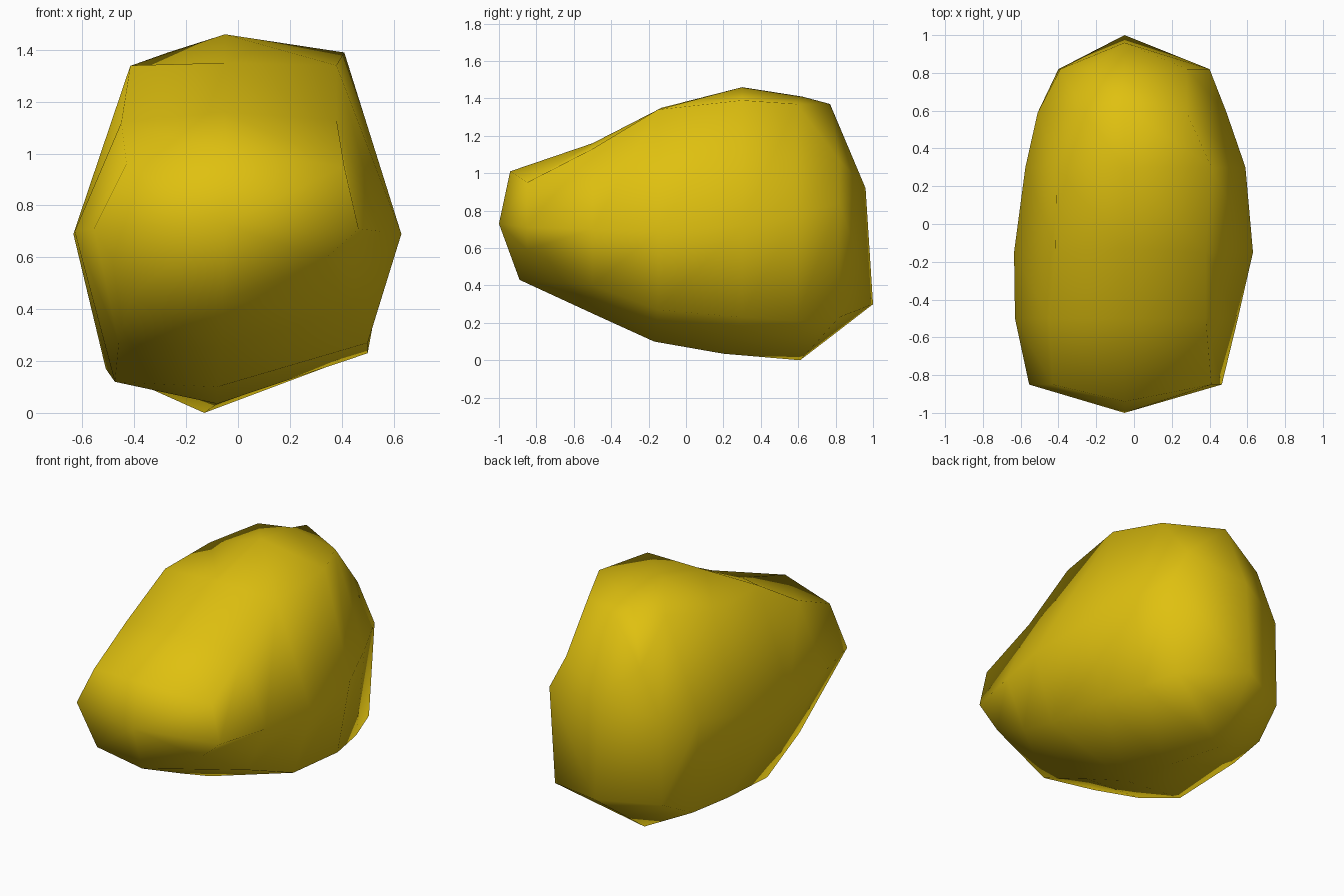
import bpy
import bmesh

cube = bpy.data.objects.get("Cube")
if cube:
    bpy.data.objects.remove(cube, do_unlink=True)

# Flat yellow material
yellow = bpy.data.materials.new("ore_yellow")
yellow.use_nodes = True
colour = (0.74, 0.53, 0.005, 1)
yellow.diffuse_color = colour
yellow.node_tree.nodes["Principled BSDF"].inputs["Base Color"].default_value = colour

RIDGE = -0.05


def add_ring(bm, y, waist, sides, top, bottom, left_shoulder, right_shoulder,
             left_keel, right_keel):
    """Eight-sided section, counted from the right edge over the top.

    The top and bottom points carry their own y, so a section can bow.
    """
    left, right = sides

    def at(point):
        return (point[0], y, point[1])

    points = [
        (right, y, waist),
        at(right_shoulder),
        (RIDGE, *top),
        at(left_shoulder),
        (left, y, waist),
        at(left_keel),
        bottom,
        at(right_keel),
    ]
    return [bm.verts.new(point) for point in points]


bm = bmesh.new()

# Cross-sections from the nose to the back
rings = [
    add_ring(bm, y=-0.85, waist=0.71, sides=(-0.555, 0.465),
             top=(-0.94, 1.01), bottom=(-0.06, -0.89, 0.43),
             left_shoulder=(-0.43, 0.96), right_shoulder=(0.41, 0.95),
             left_keel=(-0.41, 0.46), right_keel=(0.33, 0.59)),
    add_ring(bm, y=-0.5, waist=0.7, sides=(-0.63, 0.55),
             top=(-0.5, 1.16), bottom=(-0.06, -0.5, 0.25),
             left_shoulder=(-0.45, 1.12), right_shoulder=(0.38, 1.13),
             left_keel=(-0.46, 0.27), right_keel=(0.42, 0.4)),
    add_ring(bm, y=-0.15, waist=0.69, sides=(-0.635, 0.63),
             top=(-0.13, 1.35), bottom=(-0.08, -0.17, 0.1),
             left_shoulder=(-0.415, 1.34), right_shoulder=(0.38, 1.34),
             left_keel=(-0.475, 0.12), right_keel=(0.5, 0.27)),
    add_ring(bm, y=0.3, waist=0.72, sides=(-0.575, 0.59),
             top=(0.3, 1.46), bottom=(-0.08, 0.2, 0.035),
             left_shoulder=(-0.41, 1.34), right_shoulder=(0.41, 1.39),
             left_keel=(-0.51, 0.17), right_keel=(0.5, 0.23)),
    add_ring(bm, y=0.59, waist=0.78, sides=(-0.51, 0.49),
             top=(0.62, 1.41), bottom=(-0.13, 0.61, 0),
             left_shoulder=(-0.27, 1.39), right_shoulder=(0.28, 1.37),
             left_keel=(-0.46, 0.17), right_keel=(0.43, 0.21)),
    add_ring(bm, y=0.82, waist=0.84, sides=(-0.39, 0.4),
             top=(0.77, 1.37), bottom=(-0.1, 0.78, 0.13),
             left_shoulder=(-0.25, 1.13), right_shoulder=(0.28, 1.07),
             left_keel=(-0.4, 0.29), right_keel=(0.36, 0.23)),
]

# Body skin between neighbouring sections
for front, back in zip(rings, rings[1:]):
    for i in range(len(front)):
        j = (i + 1) % len(front)
        bm.faces.new((front[i], front[j], back[j], back[i]))

# Blunt nose
nose = bm.verts.new((RIDGE, -1, 0.73))
first, last = rings[0], rings[-1]
for i in range(len(first)):
    bm.faces.new((first[i], nose, first[(i + 1) % len(first)]))

# Back closes on an upright ridge
upper = bm.verts.new((RIDGE, 0.96, 0.92))
lower = bm.verts.new((RIDGE, 1, 0.3))
for i in range(len(last)):
    tip = upper if i < 4 else lower
    bm.faces.new((last[i], last[(i + 1) % len(last)], tip))
bm.faces.new((last[0], upper, lower))
bm.faces.new((last[4], lower, upper))

bmesh.ops.recalc_face_normals(bm, faces=bm.faces)
for face in bm.faces:
    face.smooth = True

mesh = bpy.data.meshes.new("nugget")
bm.to_mesh(mesh)
bm.free()
mesh.materials.append(yellow)
nugget = bpy.data.objects.new("nugget", mesh)
bpy.context.collection.objects.link(nugget)
